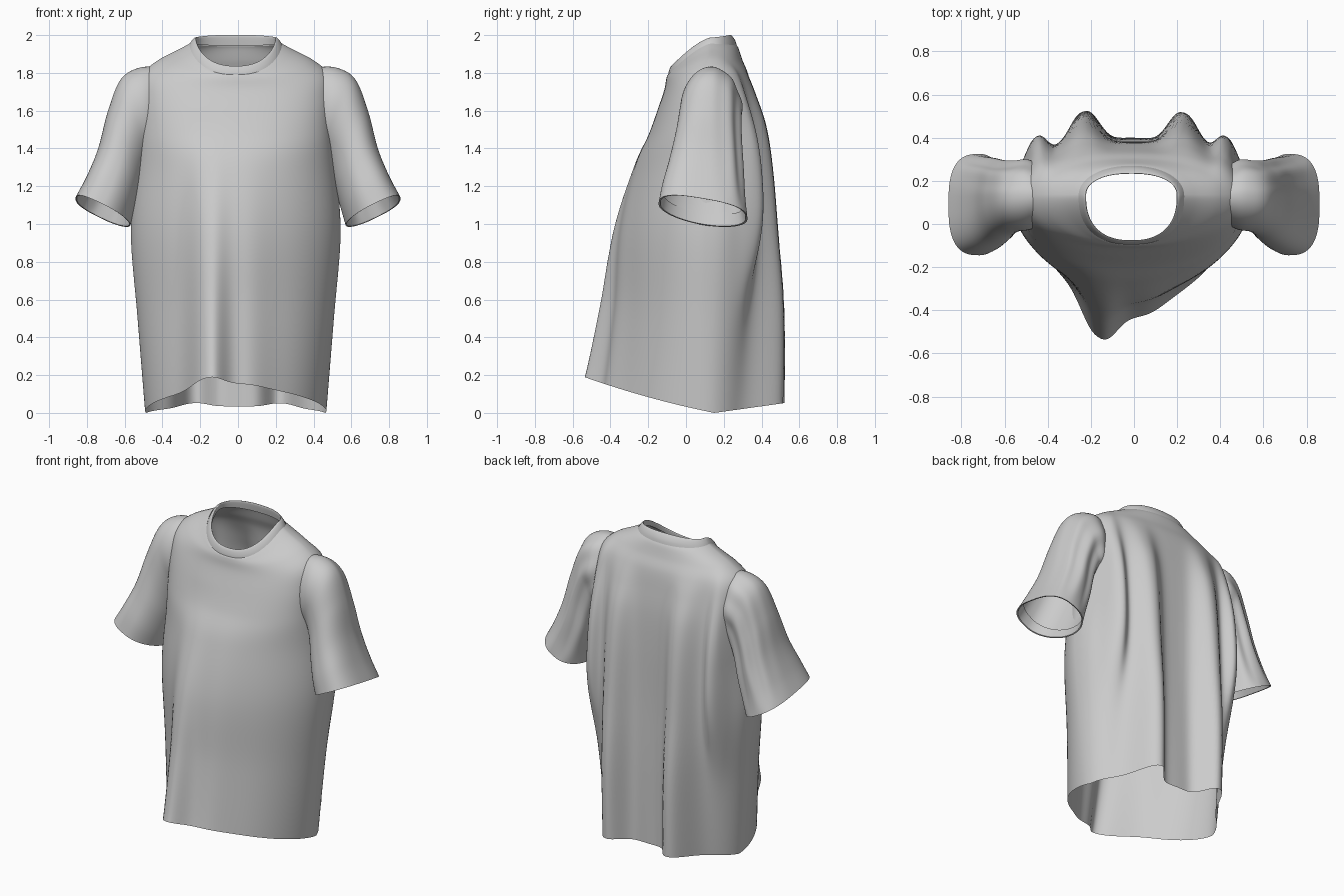
import bpy, bmesh, math
from mathutils import Vector

cube = bpy.data.objects.get("Cube")
if cube:
    bpy.data.objects.remove(cube)

fabric = bpy.data.materials.new("grey_cotton")
fabric.use_nodes = True
grey = (0.6, 0.6, 0.6, 1)
fabric.diffuse_color = grey
fabric.node_tree.nodes["Principled BSDF"].inputs["Base Color"].default_value = grey

COLUMNS = 192


def spline(keys, t):
    """Smooth interpolation through a list of number tuples, t from 0 to 1."""
    f = t * (len(keys) - 1)
    i = min(int(f), len(keys) - 2)
    f -= i
    b, c = keys[i], keys[i + 1]
    a = keys[max(i - 1, 0)]
    d = keys[min(i + 2, len(keys) - 1)]
    return [q + f / 2 * (r - p + f * (2 * p - 5 * q + 4 * r - s + f * (3 * (q - r) + s - p)))
            for p, q, r, s in zip(a, b, c, d)]


def loft(name, rings):
    """Skin closed rings of points into an open cloth tube."""
    bm = bmesh.new()
    loops = [[bm.verts.new(p) for p in ring] for ring in rings]
    n = len(loops[0])
    for lo, hi in zip(loops, loops[1:]):
        for k in range(n):
            j = (k + 1) % n
            bm.faces.new((lo[k], lo[j], hi[j], hi[k]))
    mesh = bpy.data.meshes.new(name)
    bm.to_mesh(mesh)
    bm.free()
    mesh.materials.append(fabric)
    obj = bpy.data.objects.new(name, mesh)
    bpy.context.collection.objects.link(obj)
    bpy.ops.object.select_all(action='DESELECT')
    bpy.context.view_layer.objects.active = obj
    obj.select_set(True)
    bpy.ops.object.shade_smooth_by_angle(angle=math.radians(60))


def power(value, n):
    """Superellipse coordinate from a cosine or sine."""
    return math.copysign(abs(value) ** (2 / n), value)


def bump(x, centre, width):
    return math.exp(-abs((x - centre) / width) ** 2.4)


def front_folds(x):
    return -0.17 * bump(x, -0.15, 0.1) - 0.05 * bump(x, 0.03, 0.14)


def back_folds(x):
    return 0.16 * (bump(x, -0.22, 0.09) + bump(x, 0.242, 0.09))


def armhole_fold(x, z):
    """Soft fold running down the back beside each armhole."""
    return 0.09 * bump(abs(x), 0.44, 0.06) * bump(z, 1.2, 0.5)


def hem_height(y):
    d = y - 0.15
    return 0.14 * d if d > 0 else -0.2 * d + 0.11 * d * d


def torso_ring(key, hem_weight=0):
    """Heights at side, front, back; half width; y at side, front, back;
    squareness of front, back; fold strength of front, back."""
    zs, zf, zb, w, ys, yf, yb, nf, nb, fold_f, fold_b = key
    ring = []
    for k in range(COLUMNS):
        a = 2 * math.pi * k / COLUMNS
        c, s = math.cos(a), math.sin(a)
        n, y_end, z_end = (nf, yf, zf) if s < 0 else (nb, yb, zb)
        depth = abs(power(s, n))
        x = w * power(c, n)
        if s < 0:
            fold = fold_f * front_folds(x)
        else:
            fold = fold_b * back_folds(x) + armhole_fold(x, zs)
        y = ys + (y_end - ys) * depth + fold * min(1, 1.6 * depth)
        z = zs + (z_end - zs) * depth ** 1.4
        ring.append(Vector((x - 0.012, y, z + hem_weight * hem_height(y))))
    return ring


# Torso: from hem to collar seam
torso_keys = [
    (0.0, 0.0, 0.0, 0.48, 0.1, -0.38, 0.4, 1.85, 2, 1, 0.95),
    (0.5, 0.5, 0.5, 0.52, 0.1, -0.34, 0.395, 1.8, 2.3, 0.75, 0.9),
    (0.95, 0.95, 0.95, 0.555, 0.1, -0.33, 0.385, 1.75, 2.8, 0.42, 0.7),
    (1.3, 1.3, 1.3, 0.53, 0.11, -0.265, 0.38, 1.9, 2.8, 0.12, 0.55),
    (1.5, 1.48, 1.52, 0.515, 0.12, -0.195, 0.37, 2.3, 2.7, 0, 0.4),
    (1.68, 1.62, 1.68, 0.51, 0.13, -0.145, 0.35, 2.4, 2.5, 0, 0.2),
    (1.795, 1.71, 1.79, 0.49, 0.13, -0.115, 0.33, 2.3, 2.3, 0, 0.05),
    (1.868, 1.765, 1.865, 0.41, 0.13, -0.105, 0.3, 2.2, 2.2, 0, 0),
    (1.925, 1.785, 1.925, 0.3, 0.13, -0.1, 0.28, 2.2, 2.1, 0, 0),
    (1.955, 1.79, 1.945, 0.245, 0.13, -0.095, 0.27, 2.4, 2.1, 0, 0),
]
STEPS = 72
loft("torso", [torso_ring(spline(torso_keys, i / STEPS), max(0, 1 - 5 * i / STEPS))
               for i in range(STEPS + 1)])

# Collar: ribbed band rolling over the neck opening and turned inside
collar_keys = [
    (1.95, 1.785, 1.94, 0.246, 0.13, -0.095, 0.27, 2.4, 2.1, 0, 0),
    (1.968, 1.805, 1.968, 0.235, 0.13, -0.092, 0.262, 2.4, 2.1, 0, 0),
    (1.985, 1.828, 1.993, 0.22, 0.13, -0.084, 0.246, 2.4, 2.2, 0, 0),
    (1.983, 1.835, 1.998, 0.21, 0.13, -0.075, 0.233, 2.4, 2.3, 0, 0),
    (1.95, 1.8, 1.945, 0.215, 0.13, -0.078, 0.24, 2.4, 2.3, 0, 0),
]
loft("collar", [torso_ring(spline(collar_keys, i / 16)) for i in range(17)])

# Sleeves: outer x, z; inner x, z; front y, back y; squareness of outer half
sleeve_keys = [
    (0.41, 1.83, 0.41, 1.42, 0.01, 0.25, 2),
    (0.52, 1.828, 0.44, 1.39, -0.025, 0.295, 2),
    (0.62, 1.767, 0.465, 1.36, -0.035, 0.29, 2),
    (0.688, 1.6, 0.49, 1.29, -0.055, 0.29, 2.1),
    (0.74, 1.4, 0.515, 1.19, -0.09, 0.3, 2.4),
    (0.8, 1.25, 0.545, 1.08, -0.125, 0.31, 2.7),
    (0.86, 1.135, 0.57, 0.995, -0.145, 0.325, 2.8),
]


def sleeve_ring(t, side, shrink=1):
    xo, zo, xi, zi, yf, yb, square = spline(sleeve_keys, t)
    ring = []
    for k in range(72):
        a = -side * 2 * math.pi * k / 72
        c, s = math.cos(a), math.sin(a)
        n = square if c > 0 else 2
        # soft wrinkles on the back of the upper sleeve
        ripple = 1 + 0.05 * math.sin(math.pi * t) * max(0, s) * math.cos(9 * a)
        c, s = power(c, n) * shrink * ripple, power(s, n) * shrink * ripple
        x = (xo + xi) / 2 + (xo - xi) / 2 * c
        z = (zo + zi) / 2 + (zo - zi) / 2 * c - 0.04 * t * s
        y = (yf + yb) / 2 + (yb - yf) / 2 * s
        ring.append(Vector((side * x, y, z)))
    return ring


for side, name in ((1, "left_sleeve"), (-1, "right_sleeve")):
    rings = [sleeve_ring(i / 40, side) for i in range(41)]
    # cuff hem folded inside
    rings += [sleeve_ring(t, side, 0.96) for t in (0.995, 0.94, 0.88)]
    loft(name, rings)
